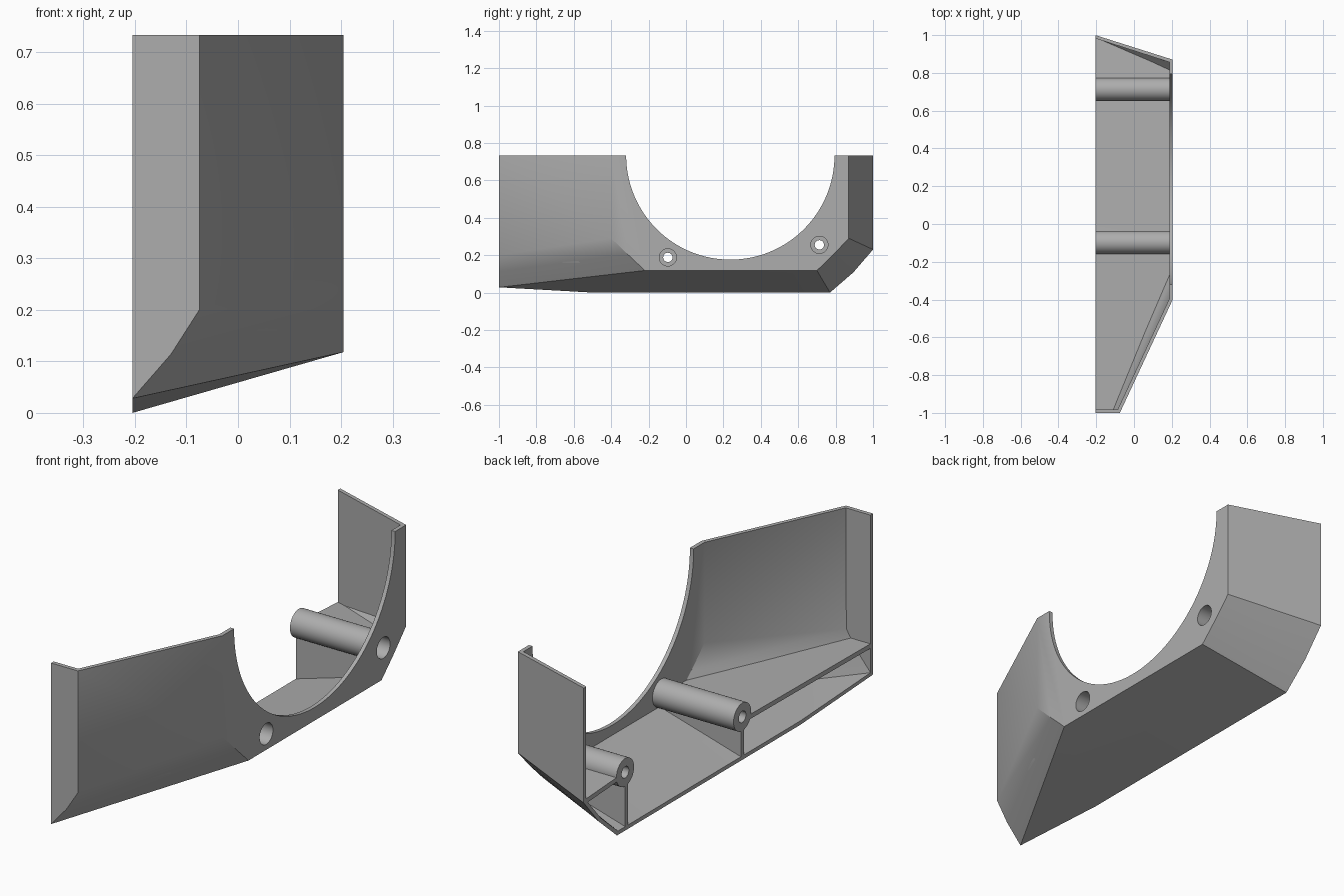
import bpy, bmesh, math
from mathutils import Matrix, Vector

cube = bpy.data.objects.get("Cube")
if cube:
    bpy.data.objects.remove(cube)

OPEN_X, SIDE_X, TOP, WALL = -0.205, 0.205, 0.733, 0.018
ARCH = (0.237, TOP, 0.557)
BOSSES = {"middle": (-0.097, 0.188), "back": (0.713, 0.255)}

grey = bpy.data.materials.new("plain grey")
grey.use_nodes = True
grey.diffuse_color = (0.42, 0.42, 0.42, 1)
grey.node_tree.nodes["Principled BSDF"].inputs["Base Color"].default_value = grey.diffuse_color


def add_object(name, bm, helper=False):
    bmesh.ops.recalc_face_normals(bm, faces=bm.faces)
    mesh = bpy.data.meshes.new(name)
    bm.to_mesh(mesh)
    bm.free()
    mesh.materials.append(grey)
    ob = bpy.data.objects.new(name, mesh)
    bpy.context.collection.objects.link(ob)
    if helper:
        ob.hide_render = True
        ob.hide_viewport = True
    return ob


def apply_all(ob):
    bpy.ops.object.select_all(action='DESELECT')
    bpy.context.view_layer.objects.active = ob
    ob.select_set(True)
    for mod in list(ob.modifiers):
        bpy.ops.object.modifier_apply(modifier=mod.name)


def boolean(ob, other, operation='DIFFERENCE'):
    mod = ob.modifiers.new("cut", 'BOOLEAN')
    mod.operation, mod.object, mod.solver = operation, other, 'EXACT'


def x_cylinder(name, y, z, radius, x0, x1, sides=32, helper=False):
    bm = bmesh.new()
    place = Matrix.Translation(((x0 + x1) / 2, y, z)) @ Matrix.Rotation(math.pi / 2, 4, 'Y')
    bmesh.ops.create_cone(bm, cap_ends=True, segments=sides, radius1=radius,
                          radius2=radius, depth=x1 - x0, matrix=place)
    return add_object(name, bm, helper)


def rib(name, start, end, thick=0.02):
    """Plate spanning the depth between two (y, z) points, trimmed to the hull."""
    a, b = Vector((0, *start)), Vector((0, *end))
    n = (b - a).cross(Vector((1, 0, 0))).normalized() * thick / 2
    bm = bmesh.new()
    ends = [[bm.verts.new(p + Vector((x, 0, 0))) for p in (a + n, b + n, b - n, a - n)]
            for x in (OPEN_X - 0.1, SIDE_X + 0.1)]
    bm.faces.new(ends[0])
    bm.faces.new(ends[1])
    for i in range(4):
        j = (i + 1) % 4
        bm.faces.new((ends[0][i], ends[0][j], ends[1][j], ends[1][i]))
    ob = add_object(name, bm)
    boolean(ob, hull, 'INTERSECT')
    apply_all(ob)
    return ob


# Outline rows: side plate, front corner, open rim
side = [(SIDE_X, y, z) for y, z in (
    (-0.4, TOP), (-0.4, 0.29), (-0.31, 0.203), (-0.22, 0.118),
    (0.70, 0.118), (0.787, 0.202), (0.87, 0.29), (0.87, TOP))]
front = [(x, -1, z) for x, z in ((-0.075, TOP), (-0.075, 0.2), (-0.13, 0.114), (OPEN_X, 0.028))]
rim = [(OPEN_X, y, z) for y, z in (
    (-1, TOP), (-0.5, 0.0), (0.77, 0.0), (0.895, 0.108), (1, 0.23), (1, TOP))]

# Closed hull used for trimming, sitting just inside the outer skin
bm = bmesh.new()
for p in side + front + rim:
    bm.verts.new(p)
bmesh.ops.convex_hull(bm, input=bm.verts)
bmesh.ops.scale(bm, vec=(0.99, 0.99, 0.99), verts=bm.verts,
                space=Matrix.Translation((-OPEN_X, -0.1, -0.5)))
hull = add_object("trim_hull", bm, True)

# Shell skin
bm = bmesh.new()
S, F, R = ([bm.verts.new(p) for p in row] for row in (side, front, rim))
bm.faces.new(S)
bm.faces.new([R[0]] + F)
for i in range(3):
    bm.faces.new((F[i], F[i + 1], S[i + 1], S[i]))
bm.faces.new((F[3], R[1], S[3]))
for i in range(1, 5):
    bm.faces.new((R[i], R[i + 1], S[i + 3], S[i + 2]))
shell = add_object("shell", bm)
solid = shell.modifiers.new("thickness", 'SOLIDIFY')
solid.thickness, solid.offset = WALL, -1
solid.use_even_offset = solid.use_quality_normals = True
# Thickness must grow inward, so the side plate has to face outward
if shell.data.polygons[0].normal.x < 0:
    shell.data.flip_normals()
apply_all(shell)
for v in shell.data.vertices:
    if v.co.x < OPEN_X + 0.035:
        v.co.x = OPEN_X
    if v.co.z > TOP - 0.04:
        v.co.z = TOP

# Arch opening
arch = x_cylinder("arch_cutter", *ARCH, 0.1, 0.3, 128, True)
boolean(shell, arch)

# Screw bosses with counterbored holes
parts = [shell]
for label, (y, z) in BOSSES.items():
    boss = x_cylinder(label + "_boss", y, z, 0.061, OPEN_X, SIDE_X - 0.005)
    bore = x_cylinder(label + "_bore_cutter", y, z, 0.046, 0.0, 0.3, 32, True)
    hole = x_cylinder(label + "_hole_cutter", y, z, 0.025, -0.3, 0.1, 24, True)
    boolean(shell, bore)
    boolean(boss, bore)
    boolean(boss, hole)
    apply_all(boss)
    parts.append(boss)
apply_all(shell)

# Ribs from the bosses to the floor and end walls
(my, mz), (by, bz) = BOSSES.values()
parts += [
    rib("middle_post", (my, mz - 0.05), (my, -0.1)),
    rib("front_shelf", (my - 0.05, mz - 0.02), (-1.1, 0.158)),
    rib("back_post", (by - 0.01, bz - 0.05), (by - 0.01, -0.1)),
    rib("back_shelf", (by + 0.05, bz - 0.01), (1.1, 0.225)),
]

for ob in parts:
    bpy.ops.object.select_all(action='DESELECT')
    bpy.context.view_layer.objects.active = ob
    ob.select_set(True)
    bpy.ops.object.shade_smooth_by_angle(angle=math.radians(32))
